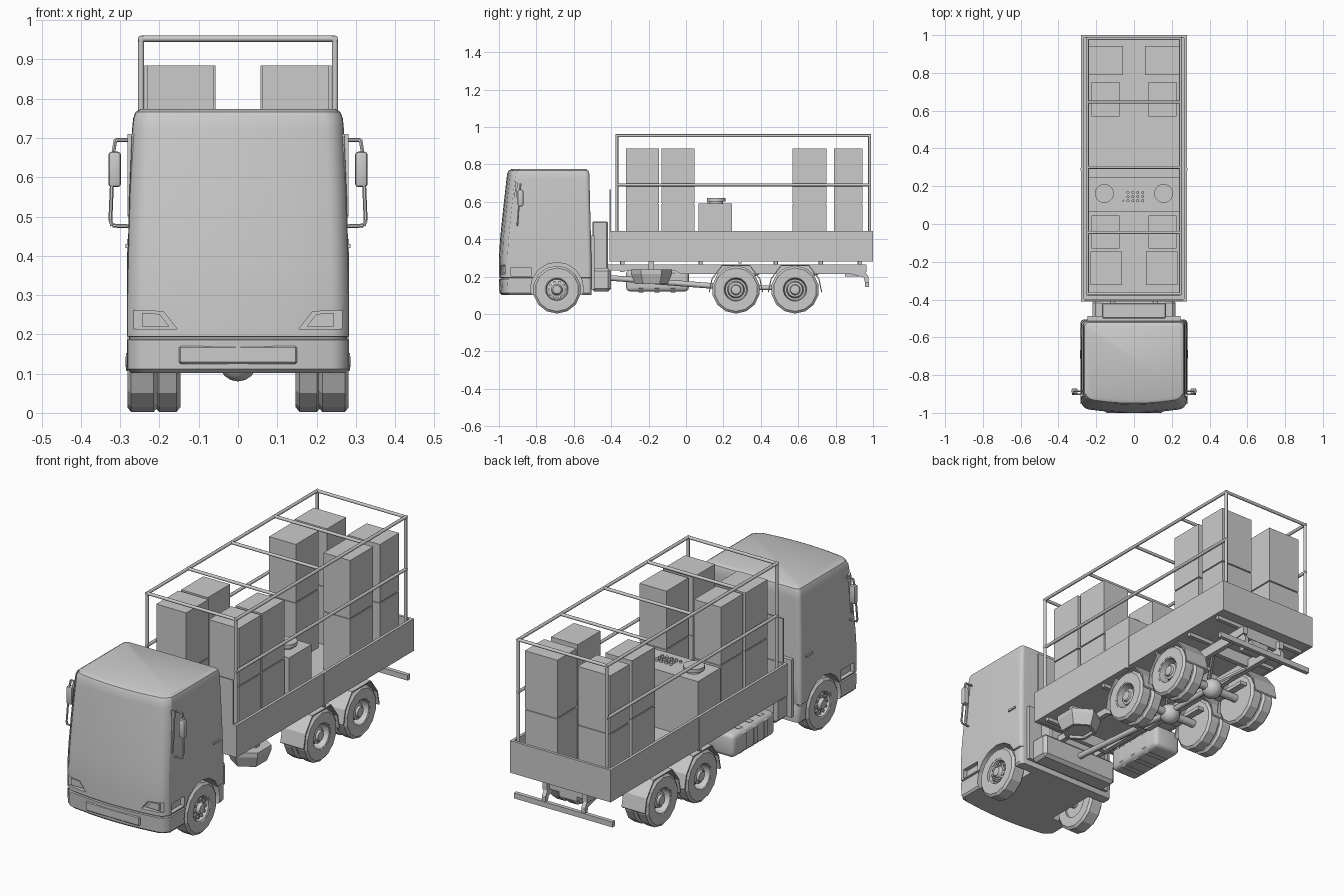
import bpy, bmesh, math
from mathutils import Vector

if "Cube" in bpy.data.objects:
    bpy.data.objects.remove(bpy.data.objects["Cube"])

def finish(name, bm, smooth=None):
    bmesh.ops.remove_doubles(bm, verts=bm.verts, dist=1e-5)
    bmesh.ops.recalc_face_normals(bm, faces=bm.faces)
    me = bpy.data.meshes.new(name)
    bm.to_mesh(me)
    bm.free()
    ob = bpy.data.objects.new(name, me)
    bpy.context.collection.objects.link(ob)
    if smooth:
        shade(ob, smooth)
    return ob

def shade(ob, angle):
    bpy.ops.object.select_all(action='DESELECT')
    ob.select_set(True)
    bpy.context.view_layer.objects.active = ob
    bpy.ops.object.shade_smooth_by_angle(angle=math.radians(angle))

def loft(name, rings, close=False, smooth=None):
    """Skin a list of point rings; cap the ends, or join last to first."""
    bm = bmesh.new()
    vs = [[bm.verts.new(p) for p in r] for r in rings]
    n = len(vs[0])
    pairs = list(zip(vs, vs[1:])) + ([(vs[-1], vs[0])] if close else [])
    for a, b in pairs:
        for i in range(n):
            j = (i + 1) % n
            bm.faces.new((a[i], a[j], b[j], b[i]))
    if not close:
        bm.faces.new(vs[0])
        bm.faces.new(vs[-1])
    return finish(name, bm, smooth)

def box(name, x0, x1, y0, y1, z0, z1, bevel=0, seg=1):
    bm = bmesh.new()
    bmesh.ops.create_cube(bm, size=1)
    for v in bm.verts:
        v.co = ((x0 + x1) / 2 + v.co.x * (x1 - x0), (y0 + y1) / 2 + v.co.y * (y1 - y0),
                (z0 + z1) / 2 + v.co.z * (z1 - z0))
    if bevel:
        bmesh.ops.bevel(bm, geom=bm.edges[:], offset=bevel, segments=seg, affect='EDGES', profile=0.5)
    return finish(name, bm, 35 if seg > 1 else None)

def prism_x(name, pts, x0, x1):
    return loft(name, [[(x, y, z) for y, z in pts] for x in (x0, x1)])

def prism_y(name, pts, y0, y1):
    return loft(name, [[(x, y, z) for x, z in pts] for y in (y0, y1)])

def bar(name, a, b, r, n=8, r2=None):
    a, b = Vector(a), Vector(b)
    bm = bmesh.new()
    bmesh.ops.create_cone(bm, cap_ends=True, segments=n, radius1=r, radius2=r if r2 is None else r2, depth=(b - a).length)
    bm.transform((b - a).to_track_quat('Z', 'Y').to_matrix().to_4x4())
    bmesh.ops.translate(bm, vec=(a + b) / 2, verts=bm.verts)
    return finish(name, bm, 50 if n > 6 else None)

def lathe_x(name, profile, s, x0, y, z, n, smooth=None):
    rings = [[(s * (x0 + px), y + r * math.sin(2 * math.pi * i / n), z + r * math.cos(2 * math.pi * i / n))
              for i in range(n)] for px, r in profile]
    return loft(name, rings, False, smooth) if profile[0][1] < .01 else loft(name, rings, True, smooth)

def cut(ob, cutter):
    m = ob.modifiers.new('cut', 'BOOLEAN')
    m.operation, m.solver, m.object = 'DIFFERENCE', 'EXACT', cutter
    bpy.context.view_layer.objects.active = ob
    bpy.ops.object.modifier_apply(modifier=m.name)
    bpy.data.objects.remove(cutter)

# Cab shell: rounded plan outlines stacked in z, with a groove above the bumper
def plan(z, hw, yf, yb, rf=.045, rb=.02, bulge=.025):
    pts = []
    for cx, cy, r, a0 in ((hw - rf, yf + rf, rf, -90), (hw - rb, yb - rb, rb, 0),
                          (-hw + rb, yb - rb, rb, 90), (-hw + rf, yf + rf, rf, 180)):
        for k in range(6):
            a = math.radians(a0 + 18 * k)
            pts.append((cx + r * math.cos(a), cy + r * math.sin(a)))
    pts += [(-hw * .5, yf), (-hw * .25, yf), (0, yf), (hw * .25, yf), (hw * .5, yf)]
    return [(x, y + (bulge * (x / hw) ** 2 if y < yf + rf else 0), z) for x, y in pts]

cab = loft('cab', [plan(*r) for r in (
    (.102, .274, -.985, -.505), (.112, .282, -.996, -.505), (.186, .283, -1, -.505),
    (.188, .277, -.993, -.505), (.193, .277, -.993, -.505), (.195, .283, -1, -.505),
    (.30, .283, -1, -.506), (.40, .281, -.994, -.508), (.55, .277, -.979, -.512),
    (.72, .270, -.960, -.516), (.75, .267, -.956, -.517), (.766, .261, -.949, -.522),
    (.774, .248, -.934, -.535))])
for s in (1, -1):
    # Wheel arch, headlight recess and entry step recess
    cut(cab, lathe_x('arch_cutter', [(0, .001), (0, .142), (.2, .142), (.2, .001)], s, .18, -.69, .134, 16))
    cut(cab, prism_y('lamp_cutter', [(s * x, z) for x, z in
        ((.155, .214), (.19, .258), (.30, .263), (.30, .214))], -1.05, -.968))
    cut(cab, box('step_cutter', *sorted((s * .262, s * .31)), -.935, -.83, .2, .248))
shade(cab, 30)

box('cab_rear_panel', -.245, .245, -.507, -.488, .13, .42)
box('engine_box', -.17, .17, -.5, -.418, .2, .495, .006)
box('air_tank_box', -.22, .22, -.505, -.402, .12, .245, .015)
box('bumper_slot', -.15, .15, -1.0, -.96, .125, .17, .004)

for s in (1, -1):
    side = 'right' if s == 1 else 'left'
    # Headlights, door trim and mirrors
    prism_y(side + '_headlight', [(s * x, z) for x, z in
        ((.175, .22), (.2, .252), (.245, .254), (.245, .22))], -.978, -.95)
    prism_x(side + '_wind_deflector', [(-.925, .5), (-.915, .5), (-.9, .7), (-.912, .71)], s * .262, s * .282)
    box(side + '_door_handle', *sorted((s * .27, s * .287)), -.6, -.55, .42, .43)
    path = [(.27, -.885, .695), (.312, -.885, .695), (.318, -.888, .66),
            (.325, -.9, .49), (.32, -.902, .477), (.275, -.902, .475)]
    for a, b in zip(path, path[1:]):
        bar(side + '_mirror_arm', (s * a[0], a[1], a[2]), (s * b[0], b[1], b[2]), .005, 6)
    box(side + '_mirror', *sorted((s * .298, s * .33)), -.9, -.87, .575, .665, .008, 2)

# Wheels
def tire(name, s, x0, w, y):
    lathe_x(name, [(0, .068), (0, .116), (.01, .128), (w - .01, .128), (w, .116), (w, .068)],
            s, x0, y, .13, 14)

for s in (1, -1):
    side = 'right' if s == 1 else 'left'
    tire(side + '_front_tire', s, .205, .077, -.69)
    lathe_x(side + '_front_rim', [(.01, .001), (.01, .07), (.077, .07), (.072, .06), (.055, .055),
            (.065, .03), (.08, .022), (.082, .001)], s, .205, -.69, .13, 24, 30)
    for k in range(10):
        a = math.tau * k / 10
        y, z = -.69 + .042 * math.cos(a), .13 + .042 * math.sin(a)
        bar('wheel_nut', (s * .255, y, z), (s * .274, y, z), .008, 6)
    for y in (.267, .583):
        tire(side + '_rear_inner_tire', s, .147, .064, y)
        tire(side + '_rear_outer_tire', s, .217, .064, y)
        lathe_x(side + '_rear_rim', [(0, .001), (0, .07), (.134, .07), (.13, .062), (.085, .056), (.085, .046),
                (.115, .04), (.118, .028), (.128, .024), (.13, .001)], s, .147, y, .13, 24, 30)
        # Angular mudguard shell over each rear pair
        arc = [(-.145, .12), (-.13, .19), (-.075, .262), (.075, .262), (.13, .19), (.145, .12)]
        prism_x(side + '_rear_mudguard', [(y + a, z) for a, z in arc] +
                [(y + a * .965, z - .005) for a, z in reversed(arc)], s * .15, s * .28)

# Axles, differentials, drive shaft and suspension rods
for y in (-.69, .267, .583):
    bar('axle', (-.21, y, .13), (.21, y, .13), .02, 10)
for y in (.267, .583):
    bm = bmesh.new()
    bmesh.ops.create_uvsphere(bm, u_segments=14, v_segments=8, radius=.05)
    bmesh.ops.translate(bm, vec=(0, y, .13), verts=bm.verts)
    finish('differential', bm, 60)
    for s in (1, -1):
        bar('suspension_rod', (s * .02, y, .17), (s * .11, y + .14, .23), .011, 6)
        box('spring', *sorted((s * .095, s * .13)), y - .1, y + .1, .15, .168)
bar('drive_shaft', (0, -.5, .2), (0, .267, .14), .015, 8)
bar('rear_drive_shaft', (0, .267, .14), (0, .583, .14), .013, 8)

# Chassis frame
for s in (1, -1):
    prism_x('chassis_rail', [(-.6, .265), (.965, .265), (.965, .225), (.85, .215), (-.03, .215),
                             (-.06, .232), (-.6, .232)], s * .1, s * .125)
    prism_x('bumper_bracket', [(.82, .23), (.955, .23), (.975, .2), (.975, .15), (.962, .15), (.95, .195)],
            s * .1, s * .12)
for y in (-.34, .08, .48, .72, .93):
    box('crossmember', -.12, .12, y - .012, y + .012, .225, .285)
    box('bed_bearer', -.26, .26, y - .01, y + .01, .265, .285)
box('rear_bumper', -.275, .275, .958, .978, .145, .172)
box('tow_hitch', -.05, .05, .85, .94, .2, .235)

# Fuel tank on the left, tapered locker on the right
box('fuel_tank', -.275, -.125, -.32, .015, .12, .238, .022, 3)
for y in (-.24, -.155, -.07):
    box('fuel_tank_strap', -.279, -.121, y - .008, y + .008, .116, .242, .022)
def hexring(k, z):
    return [(.19 + k * .088 * x, -.185 + k * .11 * y, z) for x, y in
            ((1, -.5), (1, .5), (0, 1), (-1, .5), (-1, -.5), (0, -1))]
loft('right_locker', [hexring(.6, .172), hexring(.65, .16), hexring(.8, .16), hexring(1, .215), hexring(1, .238)])
box('locker_bracket', .11, .24, -.2, -.17, .235, .285)

# Load bed with drop sides and headboard
box('bed_floor', -.275, .275, -.405, .995, .283, .297)
for s in (1, -1):
    box('side_board', *sorted((s * .266, s * .28)), -.41, 1, .281, .443)
    box('side_post', *sorted((s * .27, s * .283)), .282, .296, .27, .443)
box('tail_board', -.27, .27, .986, 1, .281, .443)
box('front_board', -.27, .27, -.41, -.396, .281, .443)
box('headboard', -.26, .26, -.41, -.402, .44, .665)

# Tubular cage
Y0, Y1, X, TOP = -.37, .982, .247, .953
for s in (1, -1):
    for y in (Y0, Y1):
        bar('cage_post', (s * X, y, .297), (s * X, y, TOP), .008)
    for z in (.69, TOP):
        bar('cage_side_rail', (s * X, Y0 - .007, z), (s * X, Y1 + .007, z), .008)
for y in (Y0, -.045, .3, .645, Y1):
    bar('cage_cross_bar', (-X, y, TOP), (X, y, TOP), .008)

# Stacked speaker cabinets
for s in (1, -1):
    for x0, x1, y0, y1 in ((.057, .238, .79, .943), (.077, .226, .57, .752),
                           (.077, .226, -.13, .046), (.063, .23, -.322, -.145)):
        a, b = sorted((s * x0, s * x1))
        box('lower_speaker', a, b, y0, y1, .297, .588)
        box('speaker_joint', a + .005, b - .005, y0 + .005, y1 - .005, .586, .596)
        box('upper_speaker', a, b, y0, y1, .594, .885)

# Music desk with two turntables and a block of knobs
box('music_desk', -.238, .238, .066, .246, .297, .59)
for s in (1, -1):
    bar('turntable_base', (s * .157, .162, .585), (s * .157, .162, .604), .036, 20)
    bar('turntable_platter', (s * .157, .162, .602), (s * .157, .162, .62), .05, 20)
for i in range(4):
    for j in range(3):
        x, y = -.032 + .026 * i, .123 + .022 * j
        bar('knob', (x, y, .588), (x, y, .602), .008, 8)
bar('knob', (-.057, .123, .588), (-.057, .123, .602), .006, 8)
